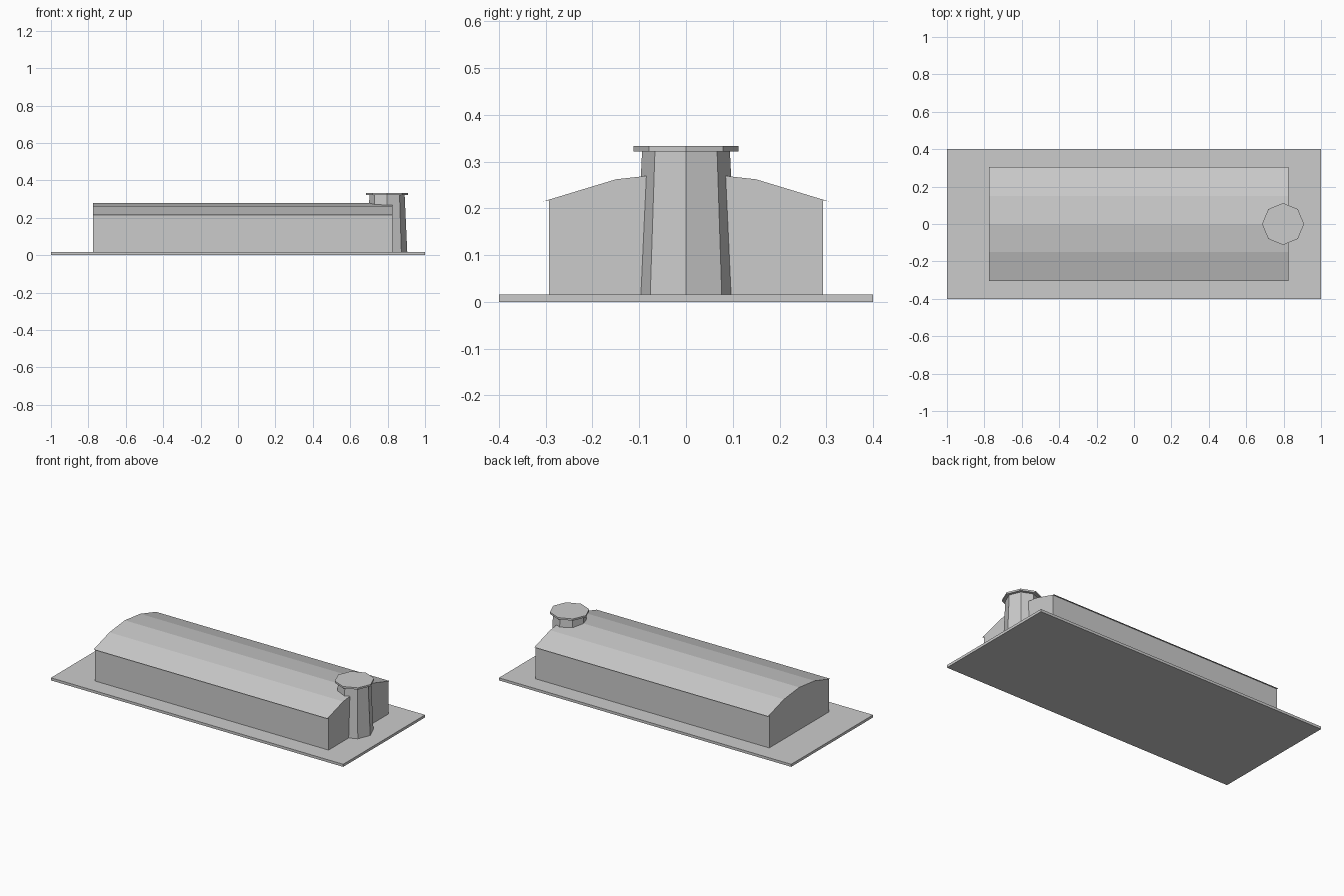
import bpy
import bmesh
from math import pi
from mathutils import Matrix

cube = bpy.data.objects.get("Cube")
if cube:
    bpy.data.objects.remove(cube, do_unlink=True)

# One plain grey for the whole model
GREY = (0.6, 0.6, 0.6, 1)
grey = bpy.data.materials.new("plain grey")
grey.use_nodes = True
grey.diffuse_color = GREY
grey.node_tree.nodes["Principled BSDF"].inputs["Base Color"].default_value = GREY


def finish(name, bm):
    bmesh.ops.recalc_face_normals(bm, faces=bm.faces)
    mesh = bpy.data.meshes.new(name)
    bm.to_mesh(mesh)
    bm.free()
    mesh.materials.append(grey)
    obj = bpy.data.objects.new(name, mesh)
    bpy.context.collection.objects.link(obj)
    return obj


def box(name, x0, x1, y, z0, z1):
    """Box symmetric about y = 0."""
    bm = bmesh.new()
    fit = Matrix.Translation(((x0 + x1) / 2, 0, (z0 + z1) / 2))
    fit = fit @ Matrix.Diagonal((x1 - x0, 2 * y, z1 - z0, 1))
    bmesh.ops.create_cube(bm, size=1, matrix=fit)
    return finish(name, bm)


def extrude_x(name, half, x0, x1):
    """Mirror a half profile of (y, z) points and extrude it along x."""
    profile = half + [(-y, z) for y, z in reversed(half) if y > 0]
    bm = bmesh.new()
    face = bm.faces.new([bm.verts.new((x0, y, z)) for y, z in profile])
    new = bmesh.ops.extrude_face_region(bm, geom=[face])["geom"]
    verts = [v for v in new if isinstance(v, bmesh.types.BMVert)]
    bmesh.ops.translate(bm, verts=verts, vec=(x1 - x0, 0, 0))
    return finish(name, bm)


def octagon(name, x, r0, r1, z0, z1):
    """Eight-sided tapered column with a corner facing +x."""
    bm = bmesh.new()
    place = Matrix.Translation((x, 0, (z0 + z1) / 2)) @ Matrix.Rotation(pi / 2, 4, "Z")
    bmesh.ops.create_cone(bm, cap_ends=True, segments=8, radius1=r0,
                          radius2=r1, depth=z1 - z0, matrix=place)
    return finish(name, bm)


BACK, FRONT = -0.775, 0.825
GROUND, EAVE = 0.016, 0.215
TOWER_X = 0.797

# Ground slab
box("ground_slab", -1, 1, 0.4, 0, GROUND)

# Hall: walls, narrow eaves and a four-sided shallow roof
extrude_x("hall", [(0.293, GROUND), (0.293, EAVE + 0.002), (0.305, EAVE),
                   (0.15, 0.262), (0, 0.279)], BACK, FRONT)

# Tapered tower with its flat cap
octagon("tower", TOWER_X, 0.108, 0.094, GROUND, 0.322)
octagon("tower_cap", TOWER_X, 0.112, 0.112, 0.322, 0.333)
